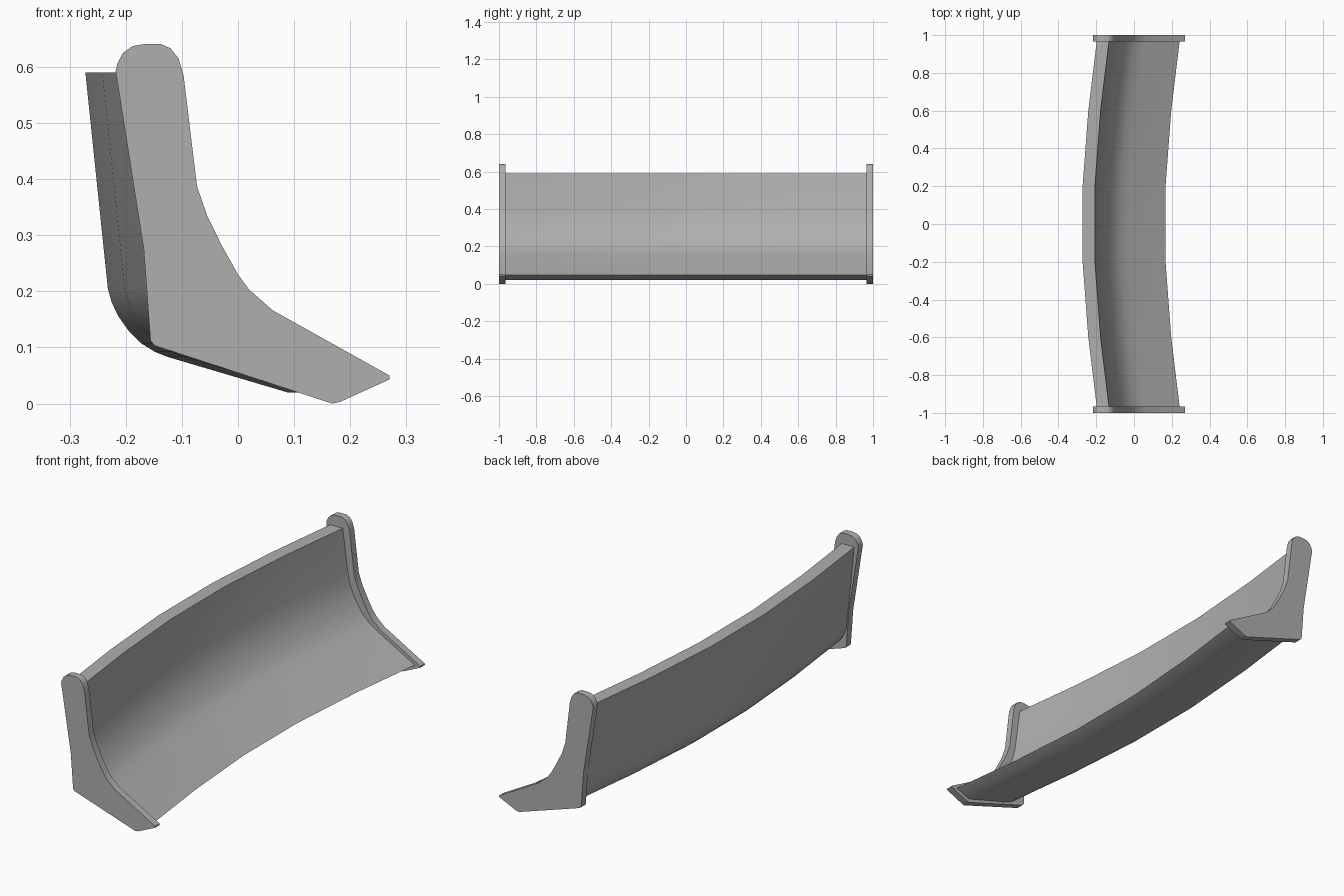
import bpy, bmesh, math

if "Cube" in bpy.data.objects:
    bpy.data.objects.remove(bpy.data.objects["Cube"])

grey = bpy.data.materials.new("dark_grey")
grey.diffuse_color = (0.43, 0.43, 0.43, 1.0)
grey.use_nodes = True
grey.node_tree.nodes["Principled BSDF"].inputs["Base Color"].default_value = grey.diffuse_color


def loft(name, profile, stations):
    """Sweep a closed XZ profile through (y, x shift) stations and cap both ends."""
    bm = bmesh.new()
    rings = [[bm.verts.new((x + dx, y, z)) for x, z in profile] for y, dx in stations]
    n = len(profile)
    for a, b in zip(rings, rings[1:]):
        for i in range(n):
            j = (i + 1) % n
            bm.faces.new((a[i], a[j], b[j], b[i]))
    bm.faces.new(rings[0])
    bm.faces.new(rings[-1])
    bmesh.ops.recalc_face_normals(bm, faces=bm.faces)
    mesh = bpy.data.meshes.new(name)
    bm.to_mesh(mesh)
    bm.free()
    mesh.materials.append(grey)
    obj = bpy.data.objects.new(name, mesh)
    bpy.context.collection.objects.link(obj)
    bpy.ops.object.select_all(action='DESELECT')
    obj.select_set(True)
    bpy.context.view_layer.objects.active = obj
    bpy.ops.object.shade_smooth_by_angle(angle=math.radians(40))
    return obj


# Curved blade: back, underside, lip, then the inner face
blade_profile = [
    (-0.272, 0.59), (-0.232, 0.205), (-0.225, 0.18), (-0.213, 0.155),
    (-0.195, 0.13), (-0.172, 0.107), (-0.148, 0.092), (-0.125, 0.083),
    (0.088, 0.02), (0.1, 0.02), (0.167, 0.048),
    (-0.025, 0.154), (-0.07, 0.183), (-0.1, 0.212), (-0.127, 0.25),
    (-0.15, 0.29), (-0.167, 0.333), (-0.18, 0.387), (-0.207, 0.59),
]
bow = [(0.2, 0.0), (0.6, 0.03), (0.97, 0.075)]
loft("blade", blade_profile, [(-y, dx) for y, dx in reversed(bow)] + bow)

# End plates
plate_profile = [
    (-0.218, 0.592), (-0.215, 0.606), (-0.205, 0.625), (-0.188, 0.637),
    (-0.165, 0.641), (-0.138, 0.641), (-0.120, 0.633), (-0.106, 0.615),
    (-0.097, 0.585), (-0.073, 0.387), (-0.055, 0.335), (-0.028, 0.28),
    (0.0, 0.23), (0.02, 0.203), (0.062, 0.166), (0.27, 0.05),
    (0.27, 0.043), (0.182, 0.003), (0.168, 0.0),
    (-0.148, 0.103), (-0.156, 0.112), (-0.168, 0.275),
]
for side, label in ((-1, "front"), (1, "back")):
    loft(label + "_end_plate", plate_profile, [(side * 0.966, 0), (side * 1.0, 0)])
